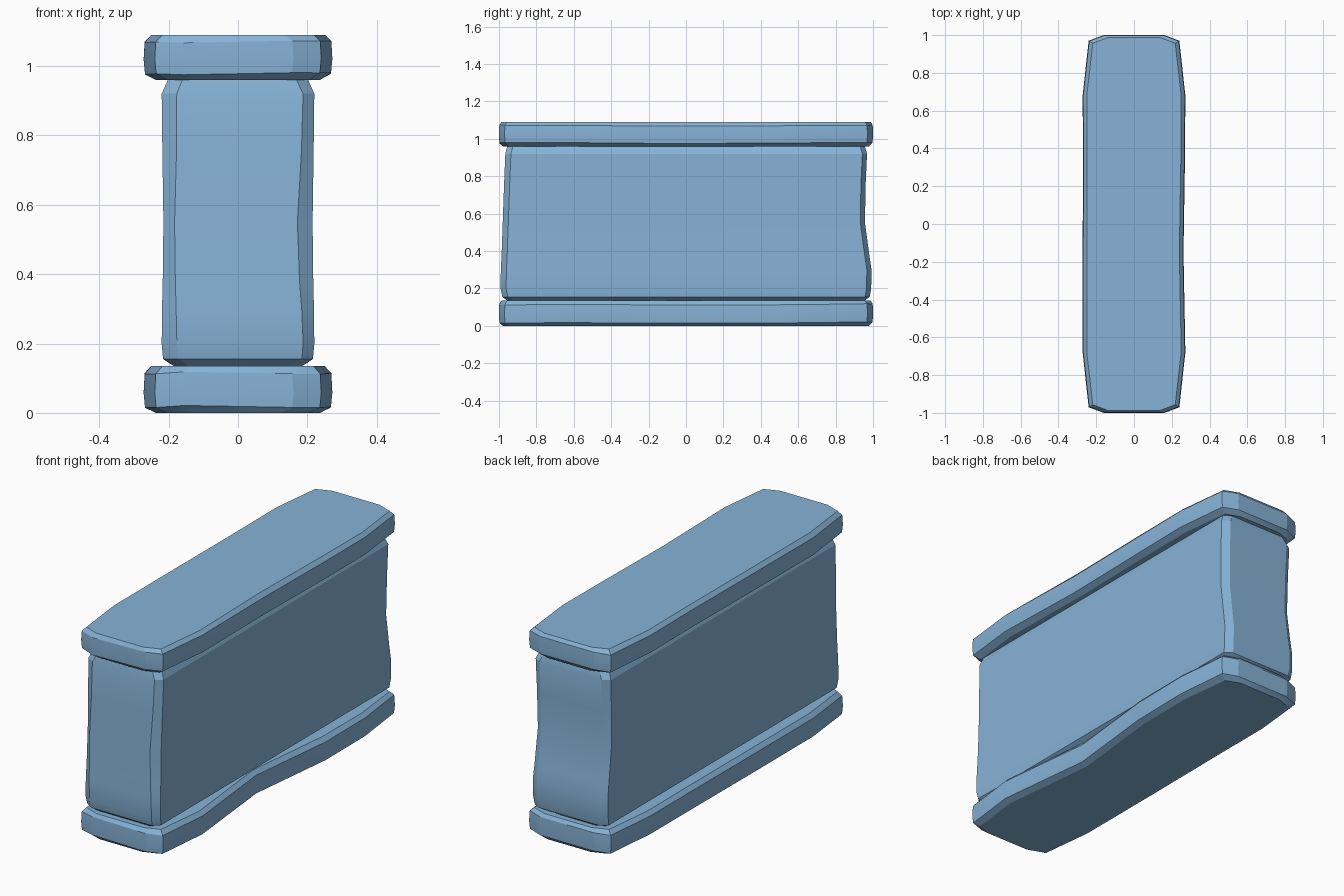
import bpy, bmesh, math, random

random.seed(4)
cube = bpy.data.objects.get("Cube")
if cube:
    bpy.data.objects.remove(cube, do_unlink=True)

# Single blue stone colour
stone = bpy.data.materials.new("blue_stone")
stone.use_nodes = True
BLUE = (0.24, 0.45, 0.68, 1)
stone.diffuse_color = BLUE
stone.node_tree.nodes["Principled BSDF"].inputs["Base Color"].default_value = BLUE


def loft(name, rings):
    """Skin a stack of matching closed rings and cap both ends."""
    bm = bmesh.new()
    loops = [[bm.verts.new(p) for p in ring] for ring in rings]
    n = len(loops[0])
    for low, high in zip(loops, loops[1:]):
        for i in range(n):
            j = (i + 1) % n
            bm.faces.new((low[i], low[j], high[j], high[i]))
    bm.faces.new(loops[0][::-1])
    bm.faces.new(loops[-1])
    bmesh.ops.recalc_face_normals(bm, faces=bm.faces[:])
    mesh = bpy.data.meshes.new(name)
    bm.to_mesh(mesh)
    bm.free()
    obj = bpy.data.objects.new(name, mesh)
    bpy.context.collection.objects.link(obj)
    mesh.materials.append(stone)
    bpy.ops.object.select_all(action="DESELECT")
    obj.select_set(True)
    bpy.context.view_layer.objects.active = obj
    bpy.ops.object.shade_smooth_by_angle(angle=math.radians(20))
    return obj


def slab(name, z0, z1, waist):
    """Long slab with tapered ends; waist is the half width on the left at mid length."""
    half = [(0.16, -1.0), (0.24, -0.97), (0.272, -0.68), (waist, -0.15),
            (0.27, 0.35), (0.272, 0.68), (0.24, 0.97), (0.16, 1.0)]
    outline = half + [(-x, y) for x, y in reversed(half)]
    outline = [(max(x, -0.272) if x > 0 else (-0.272 if abs(y + 0.15) < 0.01 else x), y)
               for x, y in outline]
    chip = [random.uniform(-0.004, 0.004) for _ in outline]
    # inset and height of each ring, chamfered under and over
    levels = [(0.035, z0), (0.004, z0 + 0.018), (0, z0 + 0.06),
              (0.003, z1 - 0.02), (0.022, z1)]
    rings = []
    for k, (inset, z) in enumerate(levels):
        wobble = 1 if 0 < k < len(levels) - 1 else 0
        rings.append([(x - math.copysign(inset, x),
                       y - math.copysign(inset * 0.6, y) * (abs(y) > 0.9),
                       z + c * wobble) for (x, y), c in zip(outline, chip)])
    return loft(name, rings)


slab("base_slab", 0.0, 0.135, 0.215)
slab("top_slab", 0.96, 1.09, 0.262)

# Wall block between the slabs: height, half width, front end, back end
levels = [(0.135, 0.185, -0.955, 0.955), (0.155, 0.216, -0.982, 0.982),
          (0.20, 0.220, -0.992, 0.990), (0.30, 0.219, -0.990, 0.992),
          (0.38, 0.217, -0.986, 0.980), (0.55, 0.215, -0.980, 0.957),
          (0.75, 0.218, -0.973, 0.960), (0.92, 0.220, -0.966, 0.968),
          (0.965, 0.200, -0.955, 0.955)]
rings = []
for z, w, front, back in levels:
    bend = 0.006 * math.sin(z * 9)
    inner = w - 0.038
    rings.append([(-inner + bend, front, z), (inner + bend, front, z),
                  (w, front + 0.03, z), (w, back - 0.025, z),
                  (inner, back, z), (-inner, back, z),
                  (-w, back - 0.025, z), (-w, front + 0.03, z)])
loft("wall_block", rings)
